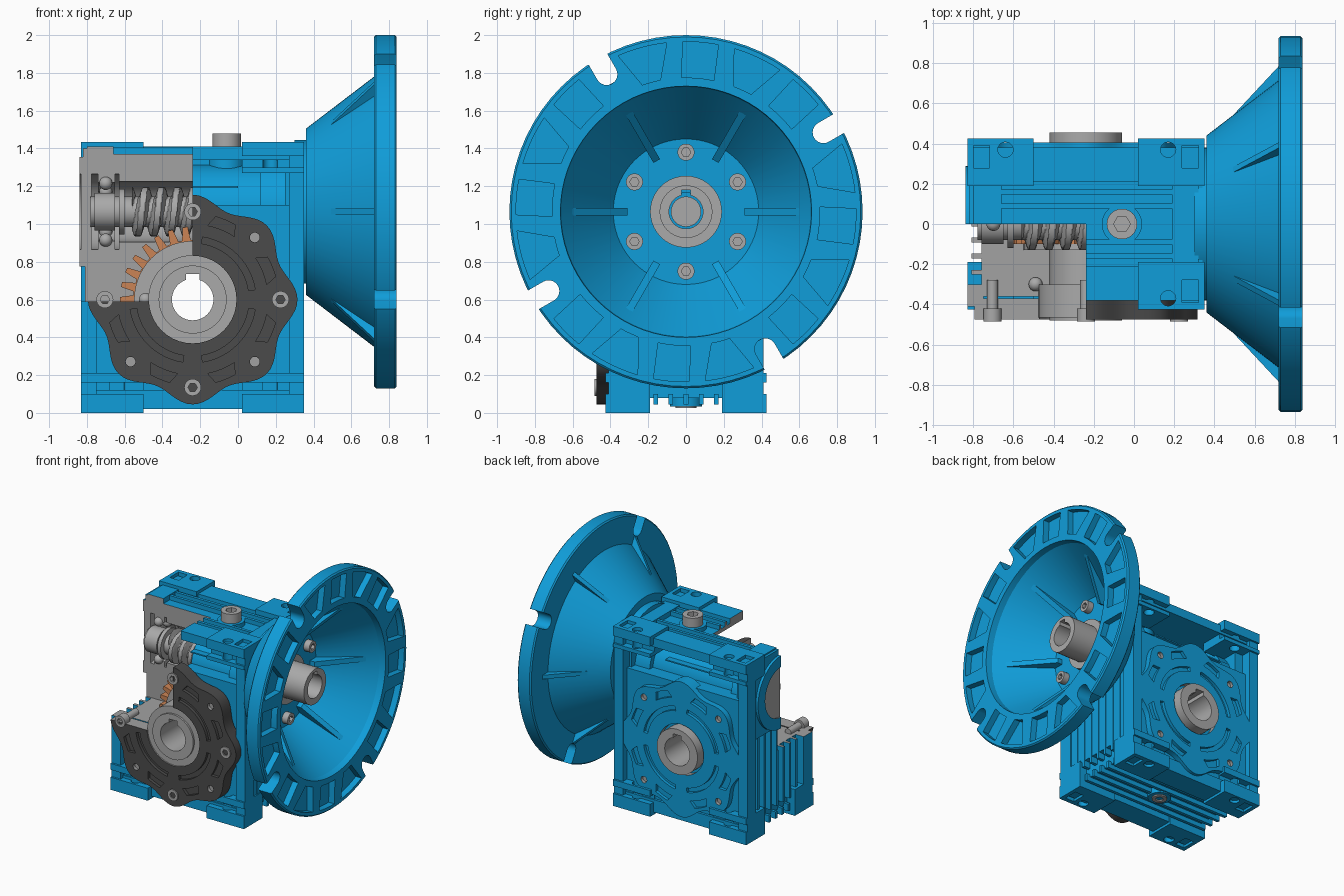
import bpy, bmesh, math
from mathutils import Vector, Matrix

old = bpy.data.objects.get("Cube")
if old:
    bpy.data.objects.remove(old, do_unlink=True)


def material(name, *rgb):
    m = bpy.data.materials.new(name)
    m.use_nodes = True
    m.diffuse_color = (*rgb, 1)
    m.node_tree.nodes["Principled BSDF"].inputs["Base Color"].default_value = (*rgb, 1)
    return m


BLUE = material("blue paint", 0.005, 0.34, 0.7)
STEEL = material("steel", 0.4, 0.4, 0.4)
SECTION = material("section grey", 0.36, 0.36, 0.36)
DARK = material("dark cover paint", 0.07, 0.07, 0.07)
BRONZE = material("bronze", 0.6, 0.23, 0.09)
GX, GZ, WZ = -0.24, 0.6, 1.065      # gear axis and worm axis
CUTX, CUTZ = -0.24, 0.59            # cutaway corner
parts = []


# second slot holds the section colour, used by faces left by cutters
def finish(name, bm, mat, index=0):
    bmesh.ops.recalc_face_normals(bm, faces=bm.faces)
    for f in bm.faces:
        f.material_index = index
    me = bpy.data.meshes.new(name)
    bm.to_mesh(me)
    bm.free()
    me.materials.append(mat)
    me.materials.append(SECTION)
    ob = bpy.data.objects.new(name, me)
    bpy.context.collection.objects.link(ob)
    parts.append(ob)
    return ob


def place(axis, u, v, w):
    return {"x": (w, u, v), "y": (u, w, v), "z": (u, v, w)}[axis]


def prism(name, axis, pts, lo, hi, mat=BLUE, index=0):
    bm = bmesh.new()
    a = [bm.verts.new(place(axis, u, v, lo)) for u, v in pts]
    b = [bm.verts.new(place(axis, u, v, hi)) for u, v in pts]
    bm.faces.new(a)
    bm.faces.new(b)
    for i in range(len(a)):
        j = (i + 1) % len(a)
        bm.faces.new((a[i], a[j], b[j], b[i]))
    return finish(name, bm, mat, index)


def box(name, x0, x1, y0, y1, z0, z1, mat=BLUE, index=0):
    return prism(name, "z", [(x0, y0), (x1, y0), (x1, y1), (x0, y1)], z0, z1, mat, index)


def polar(cu, cv, r, deg):
    t = math.radians(deg)
    return cu + r * math.cos(t), cv + r * math.sin(t)


def cyl(name, axis, cu, cv, r, lo, hi, mat=BLUE, index=0, n=40):
    return prism(name, axis, [polar(cu, cv, r, 360 * i / n) for i in range(n)], lo, hi, mat, index)


def cut(ob, cutters):
    for c in cutters:
        m = ob.modifiers.new("cut", "BOOLEAN")
        m.operation, m.solver, m.object = "DIFFERENCE", "EXACT", c
    bpy.context.view_layer.update()
    me = bpy.data.meshes.new_from_object(ob.evaluated_get(bpy.context.evaluated_depsgraph_get()))
    ob.modifiers.clear()
    ob.data = me
    for c in cutters:
        parts.remove(c)
        bpy.data.objects.remove(c, do_unlink=True)
    return ob


def quarter(ob, *more):
    return cut(ob, [box("cutaway", -2, CUTX, -2, 0, CUTZ, 3, index=1), *more])


def sector(cu, cv, r0, r1, a, h0, h1, n=6):
    inner = [polar(cu, cv, r0, a - h0 + 2 * h0 * i / n) for i in range(n + 1)]
    return inner + [polar(cu, cv, r1, a + h1 - 2 * h1 * i / n) for i in range(n + 1)]


def bolt(name, axis, cu, cv, base, tip, r=0.045):
    b = cyl(name, axis, cu, cv, r, base, tip, STEEL, n=24)
    d = (tip - base) * 0.5
    cut(b, [cyl("socket", axis, cu, cv, r * 0.55, tip - d, tip + d, STEEL, n=6)])


# motor bell with pocketed flange
prof = [(0.36, 0.1), (0.36, 0.44), (0.72, 0.715), (0.72, 0.925), (0.73, 0.935), (0.83, 0.935),
        (0.84, 0.925), (0.84, 0.665), (0.79, 0.66), (0.42, 0.385), (0.42, 0.1)]
bm = bmesh.new()
N = 72
rings = [[bm.verts.new((x, *polar(0, WZ, r, 360 * i / N))) for x, r in prof] for i in range(N)]
for i in range(N):
    for j in range(len(prof)):
        k, l = (i + 1) % N, (j + 1) % len(prof)
        bm.faces.new((rings[i][j], rings[k][j], rings[k][l], rings[i][l]))
bell = finish("motor_bell", bm, BLUE)
cutters = []
for q in range(4):
    a = 30 + 90 * q
    t = math.radians(a)
    c, s = math.cos(t), math.sin(t)
    slot = [polar(0.84, 0, 0.057, d) for d in range(90, 271, 15)] + [(1.1, -0.057), (1.1, 0.057)]
    slot = [(u * c - v * s, WZ + u * s + v * c) for u, v in slot]
    cutters.append(prism("slot", "x", slot, 0.6, 1))
    for k in range(4):
        h0, h1 = ((7, 6), (4, 8.5))[k % 2]
        cutters.append(prism("pocket", "x", sector(0, WZ, 0.71, 0.9, a + 15 + 20 * k, h0, h1), 0.79, 0.9))
cut(bell, cutters)
for k in range(6):
    turn = Matrix.Translation((0, 0, WZ)) @ Matrix.Rotation(math.radians(60 * k), 4, "X") @ Matrix.Translation((0, 0, -WZ))
    outer = prism("outer_rib", "z", [(0.38, 0.42), (0.72, 0.785), (0.73, 0.69), (0.4, 0.42)], WZ - 0.016, WZ + 0.016)
    inner = prism("inner_rib", "z", [(0.41, 0.31), (0.46, 0.31), (0.74, 0.635), (0.41, 0.4)], WZ - 0.02, WZ + 0.02)
    for rib in (outer, inner):
        rib.data.transform(turn)
    bolt("bell_bolt", "x", *polar(0, WZ, 0.315, 30 + 60 * k), 0.42, 0.47)

# input sleeve with keyway
cyl("spigot", "x", 0, WZ, 0.38, 0.3, 0.365)
for name, r, hi in (("sleeve_collar", 0.19, 0.46), ("input_sleeve", 0.14, 0.68)):
    cut(cyl(name, "x", 0, WZ, r, 0.3, hi, STEEL),
        [cyl("bore", "x", 0, WZ, 0.09, 0.35, 1, STEEL), box("key", 0.35, 1, -0.025, 0.025, WZ, WZ + 0.115, STEEL)])


def shaft_hole(r=0.175):
    return cyl("hole", "y", GX, GZ, r, -1, 1, index=1)


# gear case and worm housing, opened by the cutaway
quarter(box("gear_case", -0.76, 0.29, -0.36, 0.36, 0.08, 1.1), shaft_hole(),
        cyl("bearing_seat", "x", 0, WZ, 0.2, -0.9, -0.6, index=1),
        cyl("worm_bay", "x", 0, WZ, 0.16, -0.65, -0.2, index=1))
quarter(cyl("worm_tube", "x", 0, WZ, 0.25, -0.72, 0.29),
        cyl("bearing_seat", "x", 0, WZ, 0.2, -0.9, -0.6, index=1),
        cyl("worm_bay", "x", 0, WZ, 0.16, -0.65, -0.2, index=1))
quarter(cyl("left_boss", "x", 0, WZ, 0.29, -0.84, -0.6),
        cyl("bearing_seat", "x", 0, WZ, 0.2, -0.9, -0.63, index=1),
        cyl("worm_bay", "x", 0, WZ, 0.16, -0.7, -0.5, index=1))
cyl("right_boss", "x", 0, WZ, 0.29, 0.12, 0.34)
quarter(box("left_end_wall", -0.82, -0.68, -0.33, 0.33, 0.79, 1.4),
        cyl("bearing_seat", "x", 0, WZ, 0.2, -0.9, -0.6, index=1))
box("right_end_wall", 0.25, 0.34, -0.33, 0.33, 0.2, 1.4)
quarter(box("roof", -0.8, 0.32, -0.38, 0.38, 1.34, 1.41),
        box("roof_recess", -0.66, 0.19, -0.21, 0.21, 1.37, 1.5))
quarter(box("roof_web", -0.8, 0.3, -0.04, 0.04, 1.27, 1.35))
for y in (-0.16, -0.09, 0.09, 0.16):
    quarter(box("roof_fin", -0.66, 0.19, y - 0.012, y + 0.012, 1.36, 1.405))
for y in (-0.23, 0.23):
    quarter(box("tube_fin", -0.72, 0, y - 0.03, y + 0.03, 1.19, 1.2))

# corner posts, feet and top pads
for sx, x0, x1 in ((-1, -0.83, -0.5), (1, 0.02, 0.35)):
    xo = x0 if sx < 0 else x1
    for sy in (-1, 1):
        quarter(box("corner_post", *sorted((xo, xo - sx * 0.08)), *sorted((sy * 0.3, sy * 0.41)), 0.1, 1.38))
        for z0, z1, zn in ((0, 0.21, 0.13), (1.27, 1.435, 1.33)):
            pad = box("mounting_pad", x0, x1, *sorted((sy * 0.19, sy * 0.425)), z0, z1)
            hx = -0.64 if sx < 0 else 0.17
            quarter(pad, cyl("hole", "z", hx, sy * 0.37, 0.038, -1, 2, n=20),
                    box("notch", -2, 2, *sorted((sy * 0.37, sy * 0.5)), zn - 0.03, zn + 0.03),
                    box("pad_pocket", *sorted((xo - sx * 0.03, xo - sx * 0.11)),
                        *sorted((sy * 0.28, sy * 0.39)), *((1.39, 1.5) if z0 else (-0.1, 0.05))))

# cooling fins on both ends and underneath
for i in range(7):
    y = -0.24 + 0.08 * i
    quarter(box("left_fin", -0.81, -0.75, y - 0.012, y + 0.012, 0.15, 0.8))
    box("right_fin", 0.28, 0.345, y - 0.012, y + 0.012, 0.15, 0.75)
    if abs(y) < 0.2:
        box("bottom_fin", -0.8, 0.32, y - 0.012, y + 0.012, 0.045, 0.1)
for sy in (-1, 1):
    box("base_rail", -0.8, 0.32, *sorted((sy * 0.2, sy * 0.38)), 0.02, 0.12)
cyl("drain_boss", "z", GX, 0, 0.085, 0.035, 0.1)
bolt("drain_plug", "z", GX, 0, 0.06, 0.025, 0.055)


# lobed covers with arc grooves and pockets
def cover(name, mat, lo, hi, face, depth, base, hole):
    pts = [polar(GX, GZ, base + 0.03 * math.cos(math.radians(8 * a)), a) for a in range(0, 360, 3)]
    ob = prism(name, "y", pts, lo, hi, mat)
    cs = [shaft_hole(hole)]
    y0, y1 = face - depth, face + depth
    for k in range(8):
        cs.append(prism("pocket", "y", sector(GX, GZ, 0.40, 0.455, 22.5 + 45 * k, 11, 7), y0, y1, mat))
    for k in range(4):
        cs.append(prism("groove", "y", sector(GX, GZ, 0.30, 0.335, 45 + 90 * k, 36, 36, 14), y0, y1, mat))
        cs.append(cyl("tap", "y", *polar(GX, GZ, 0.465, 45 + 90 * k), 0.026, y0, y1, mat, 1, 16))
    return quarter(ob, *cs)


cover("front_cover", DARK, -0.475, -0.37, -0.475, 0.025, 0.525, 0.232)
cover("back_cover", BLUE, 0.3, 0.405, 0.405, 0.025, 0.51, 0.2)
for k in range(4):
    u, v = polar(GX, GZ, 0.465, 90 * k)
    bolt("cover_bolt", "y", u, v, -0.42, -0.485)
    cyl("bolt_shank", "y", u, v, 0.028, -0.42, -0.28, STEEL, n=20)

# output hub with keyway, bearing ring and wheel
for name, r, lo, hi in (("output_hub", 0.18, -0.48, 0.455), ("bearing_ring", 0.235, -0.465, -0.3),
                        ("wheel_flange", 0.31, -0.13, 0.12)):
    cut(cyl(name, "y", GX, GZ, r, lo, hi, STEEL, n=56),
        [cyl("bore", "y", GX, GZ, 0.11, -1, 1, STEEL),
         box("key", GX - 0.035, GX + 0.035, -1, 1, GZ, GZ + 0.135, STEEL)])
teeth = []
for i in range(30):
    for r, d in ((0.315, -4.2), (0.385, -2), (0.385, 2), (0.315, 4.2)):
        teeth.append(polar(GX, GZ, r, 12 * i + d))
cut(prism("worm_wheel", "y", teeth, -0.1, 0.1, BRONZE), [cyl("hole", "y", GX, GZ, 0.2, -1, 1, BRONZE)])

# worm with a helical thread
bm = bmesh.new()
NX, NA, pitch = 80, 32, 0.085
grid = []
for i in range(NX + 1):
    x = -0.56 + 0.36 * i / NX
    ring = []
    for a in range(NA):
        ph = ((x / pitch) + a / NA) % 1
        r = 0.08 + 0.05 * min(1, max(0, 2.2 - 6 * abs(ph - 0.5)))
        ring.append(bm.verts.new((x, *polar(0, WZ, r, 360 * a / NA))))
    grid.append(ring)
for i in range(NX):
    for a in range(NA):
        b = (a + 1) % NA
        bm.faces.new((grid[i][a], grid[i][b], grid[i + 1][b], grid[i + 1][a]))
bm.faces.new(grid[0])
bm.faces.new(grid[-1])
finish("worm", bm, STEEL)
for r, lo, hi in ((0.08, -0.78, 0.4), (0.1, -0.76, -0.65), (0.12, -0.63, -0.6)):
    cyl("worm_shaft", "x", 0, WZ, r, lo, hi, STEEL)
quarter(cyl("end_cap", "x", 0, WZ, 0.2, -0.83, -0.775, STEEL))
quarter(cut(cyl("bearing_race", "x", 0, WZ, 0.2, -0.74, -0.65, STEEL),
            [cyl("hole", "x", 0, WZ, 0.155, -1, 0, STEEL)]))


def ball(x, y, z):
    bm = bmesh.new()
    bmesh.ops.create_uvsphere(bm, u_segments=16, v_segments=10, radius=0.035)
    bmesh.ops.translate(bm, verts=bm.verts, vec=Vector((x, y, z)))
    finish("bearing_ball", bm, STEEL)


for k in range(5):
    ball(-0.7, *polar(0, WZ, 0.15, -90 + 45 * k))
ball(GX - 0.25, -0.3, CUTZ + 0.01)

# filler plug on the roof
cyl("plug_boss", "z", -0.06, 0, 0.1, 1.25, 1.405)
bolt("filler_plug", "z", -0.06, 0, 1.4, 1.48, 0.076)

bpy.ops.object.select_all(action="DESELECT")
for ob in parts:
    ob.select_set(True)
bpy.context.view_layer.objects.active = parts[0]
bpy.ops.object.shade_smooth_by_angle(angle=math.radians(30))
